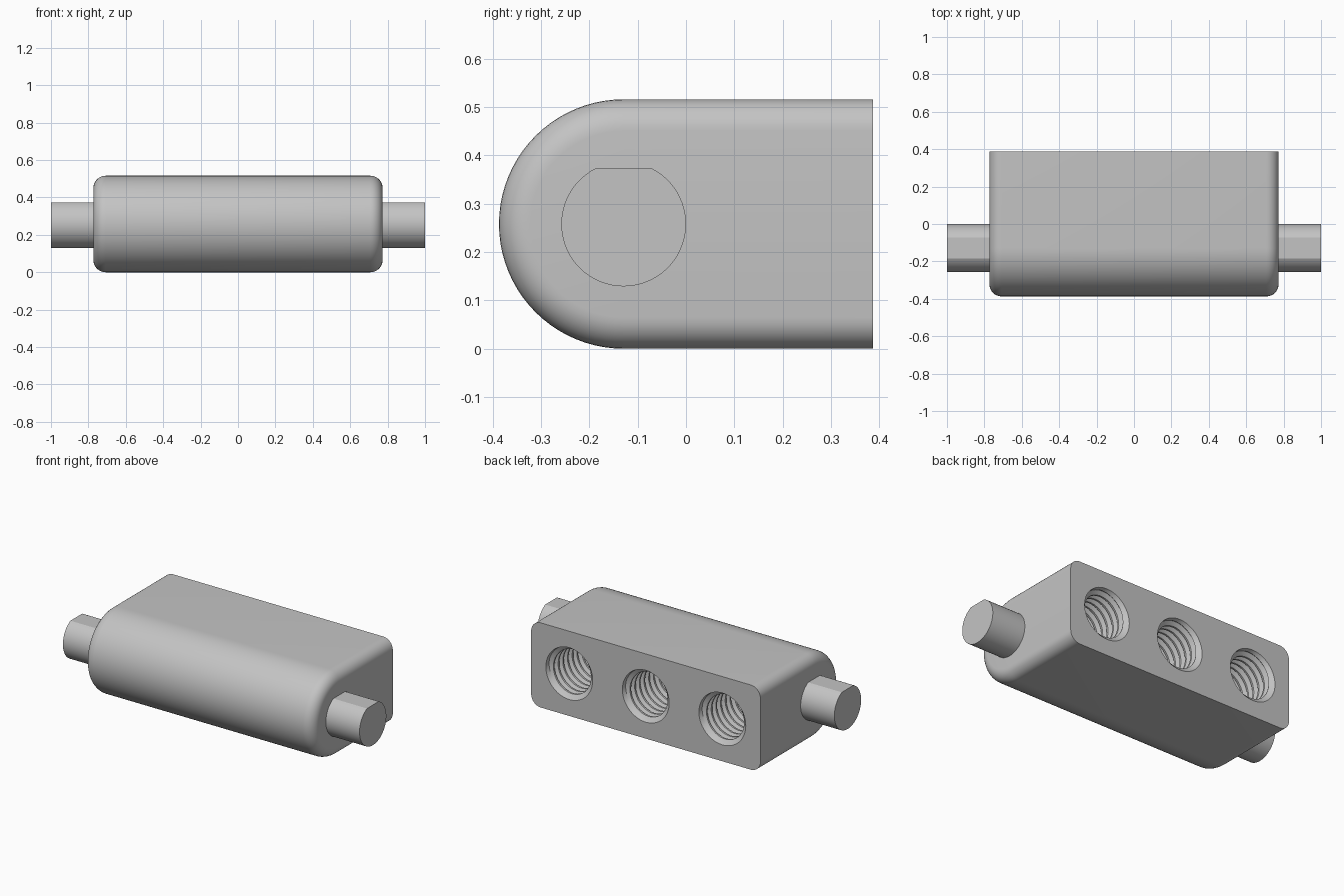
import bpy, bmesh, math

if "Cube" in bpy.data.objects:
    bpy.data.objects.remove(bpy.data.objects["Cube"])

grey = bpy.data.materials.new("plain grey")
grey.diffuse_color = (0.55, 0.55, 0.55, 1)
grey.use_nodes = True
grey.node_tree.nodes["Principled BSDF"].inputs["Base Color"].default_value = grey.diffuse_color

HALF, BACK, R, AXIS_Y = 0.773, 0.387, 0.258, -0.129
FILLET = 0.065


def finish(bm, name):
    bmesh.ops.remove_doubles(bm, verts=bm.verts, dist=1e-5)
    bmesh.ops.recalc_face_normals(bm, faces=bm.faces)
    mesh = bpy.data.meshes.new(name)
    bm.to_mesh(mesh)
    bm.free()
    mesh.materials.append(grey)
    obj = bpy.data.objects.new(name, mesh)
    bpy.context.collection.objects.link(obj)
    return obj


def loft(rings, name):
    """Skin a list of equal closed rings and cap both ends."""
    bm = bmesh.new()
    rows = [[bm.verts.new(p) for p in ring] for ring in rings]
    n = len(rows[0])
    for a, b in zip(rows, rows[1:]):
        for i in range(n):
            j = (i + 1) % n
            bm.faces.new((a[i], a[j], b[j], b[i]))
    bm.faces.new(rows[0])
    bm.faces.new(rows[-1])
    return finish(bm, name)


def smooth(obj, angle):
    bpy.ops.object.select_all(action='DESELECT')
    obj.select_set(True)
    bpy.context.view_layer.objects.active = obj
    bpy.ops.object.shade_smooth_by_angle(angle=math.radians(angle))


# Body: round-nosed section, inset near both ends to form the fillets
def section(x, inset):
    r = R - inset
    pts = [(x, AXIS_Y - r * math.sin(math.pi * i / 40),
            R + r * math.cos(math.pi * i / 40)) for i in range(41)]
    return pts + [(x, BACK, R - r), (x, BACK, R + r)]


fillet = [(HALF - FILLET * (1 - math.sin(t)), FILLET * (1 - math.cos(t)))
          for t in (math.pi / 2 * i / 8 for i in range(9))]
body = loft([section(-x, d) for x, d in reversed(fillet)]
            + [section(x, d) for x, d in fillet], "body")

# Threaded holes: helical wall whose rows follow the thread profile
PITCH, MINOR, MAJOR = 0.045, 0.1305, 0.155
START, DEPTH, SEG = 0.022, 0.5, 48
KNOTS = [(0, MINOR), (0.25, MINOR), (0.5625, MAJOR), (0.6875, MAJOR), (1, MINOR)]


def thread_radius(phase):
    phase %= 1
    for (a, ra), (b, rb) in zip(KNOTS, KNOTS[1:]):
        if phase <= b:
            return ra + (rb - ra) * (phase - a) / (b - a)


def hole_cutter(cx):
    turns = int(DEPTH / PITCH) + 2
    rows = [k + KNOTS[i][0] for k in range(-1, turns) for i in range(4)]
    bm = bmesh.new()
    columns = []
    for s in range(SEG):
        turn = s / SEG
        c, sn = math.cos(turn * 2 * math.pi), -math.sin(turn * 2 * math.pi)
        # mouth and entry chamfer, then thread, then flat bottom
        path = [(-0.03, 0), (-0.03, 0.158), (0, 0.158)]
        for row in rows:
            d = min(max((row + turn) * PITCH, START), DEPTH)
            path.append((d, thread_radius(d / PITCH - turn)))
        path.append((DEPTH, 0))
        columns.append([bm.verts.new((cx + r * sn, BACK - d, R + r * c))
                        for d, r in path])
    n = len(columns[0])
    for s in range(SEG):
        a = columns[s]
        b = columns[(s + 1) % SEG]
        if s < SEG - 1:
            pairs = [(i, i) for i in range(n)]
        else:
            # the last column meets the first one a full turn further on
            pairs = [(i, i) for i in range(3)] + [(3, 3)]
            pairs += [(i, i + 4) for i in range(3, n - 5)]
            pairs += [(i, n - 2) for i in range(n - 5, n - 1)] + [(n - 1, n - 1)]
        for (i, j), (k, m) in zip(pairs, pairs[1:]):
            quad = [a[i], b[j], b[m], a[k]]
            quad = [v for t, v in enumerate(quad) if v not in quad[:t]]
            spots = {tuple(round(q, 5) for q in v.co) for v in quad}
            if len(quad) > 2 and len(spots) > 2:
                bm.faces.new(quad)
    loose = [v for v in bm.verts if not v.link_faces]
    bmesh.ops.delete(bm, geom=loose, context='VERTS')
    bmesh.ops.remove_doubles(bm, verts=bm.verts, dist=1e-5)
    bmesh.ops.triangulate(bm, faces=bm.faces)
    return finish(bm, "hole_cutter")


for cx in (-0.516, 0, 0.516):
    cutter = hole_cutter(cx)
    cut = body.modifiers.new("hole", 'BOOLEAN')
    cut.operation, cut.solver, cut.object = 'DIFFERENCE', 'EXACT', cutter
    bpy.context.view_layer.objects.active = body
    bpy.ops.object.modifier_apply(modifier=cut.name)
    bpy.data.objects.remove(cutter)
smooth(body, 28)

# Shafts: round pins with a flat on top
SHAFT_R, FLAT = 0.129, 0.116
half_flat = math.acos(FLAT / SHAFT_R)
angles = [half_flat + (2 * math.pi - 2 * half_flat) * i / 56 for i in range(57)]
for side, name in ((-1, "left_shaft"), (1, "right_shaft")):
    shaft = loft([[(side * x, AXIS_Y + SHAFT_R * math.sin(a), R + SHAFT_R * math.cos(a))
                   for a in angles] for x in (HALF - 0.01, 1.0)], name)
    smooth(shaft, 20)
